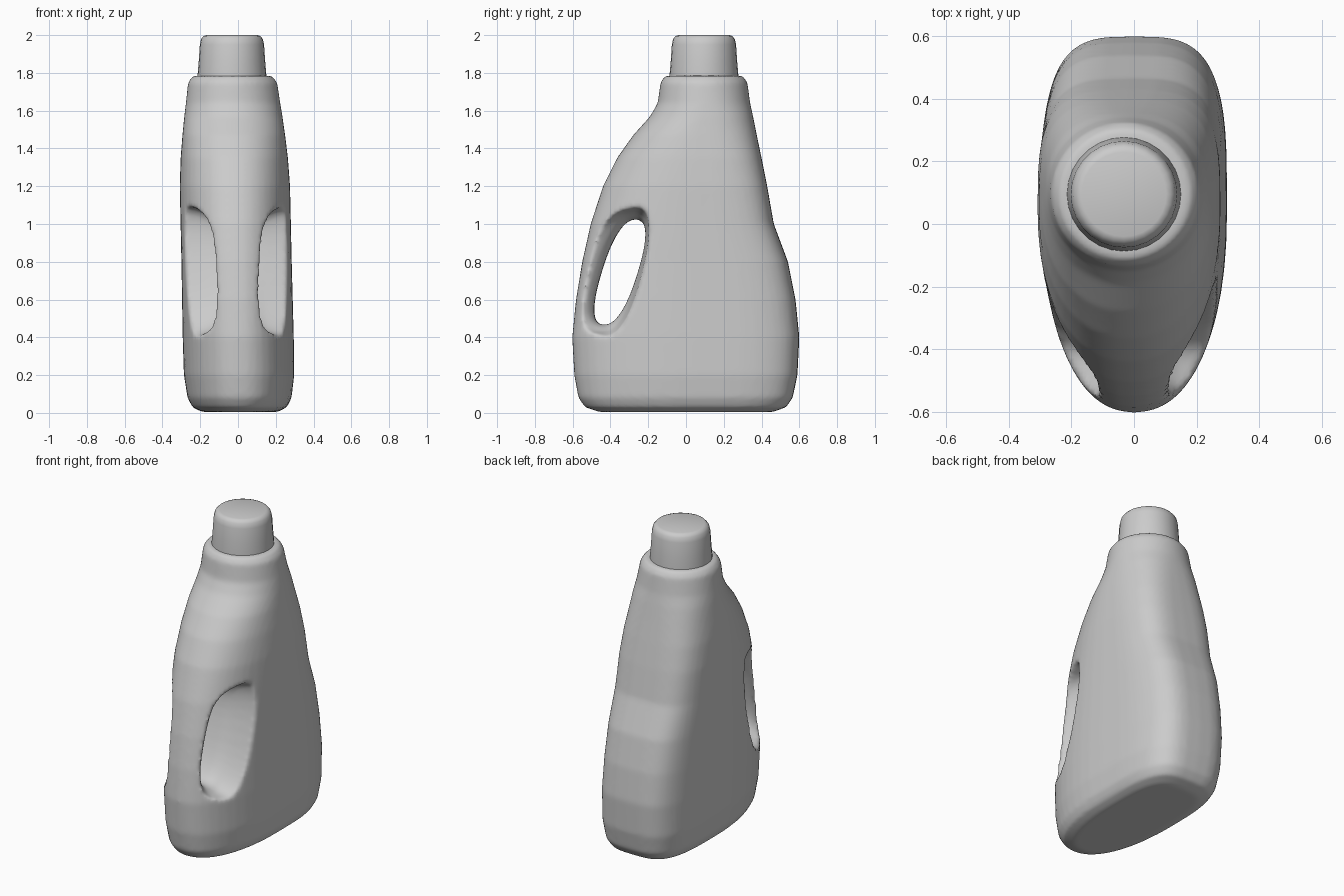
import bpy, bmesh, math
from mathutils import Vector

cube = bpy.data.objects.get("Cube")
if cube:
    bpy.data.objects.remove(cube)

grey = bpy.data.materials.new("light grey plastic")
grey.use_nodes = True
colour = (0.6, 0.6, 0.6, 1)
grey.diffuse_color = colour
grey.node_tree.nodes["Principled BSDF"].inputs["Base Color"].default_value = colour


def loft(name, rings):
    """Skin a list of equal-length closed rings and cap both ends."""
    bm = bmesh.new()
    loops = [[bm.verts.new(p) for p in ring] for ring in rings]
    n = len(loops[0])
    for a, b in zip(loops, loops[1:]):
        for i in range(n):
            j = (i + 1) % n
            bm.faces.new((a[i], a[j], b[j], b[i]))
    bm.faces.new(loops[0])
    bm.faces.new(loops[-1])
    bmesh.ops.recalc_face_normals(bm, faces=bm.faces)
    mesh = bpy.data.meshes.new(name)
    bm.to_mesh(mesh)
    bm.free()
    mesh.materials.append(grey)
    ob = bpy.data.objects.new(name, mesh)
    bpy.context.collection.objects.link(ob)
    return ob


def power(v, e):
    return math.copysign(abs(v) ** e, v)


def body_ring(z, front, back, half, square, n=48):
    """Egg-shaped section: rounded nose, squarer back, slight sideways lean."""
    lean = 0.01 - 0.022 * z
    wide = 0.05 if z < 1.5 else (front + back) / 2
    ring = []
    for i in range(n):
        t = 2 * math.pi * i / n
        c, s = math.cos(t), math.sin(t)
        e = 2 / (2 + (1.5 if s > 0 else 0.25) * square)
        reach = back - wide if s > 0 else wide - front
        ring.append((lean + half * power(c, e), wide + reach * power(s, e), z))
    return ring


# Bottle body: height, front, back, half width, squareness
sections = [
    (0.005, -0.46, 0.46, 0.20, 1), (0.03, -0.535, 0.53, 0.25, 1),
    (0.08, -0.57, 0.565, 0.275, 1), (0.2, -0.592, 0.59, 0.292, 1),
    (0.4, -0.603, 0.6, 0.294, 1), (0.6, -0.583, 0.58, 0.293, 1),
    (0.8, -0.55, 0.54, 0.292, 1), (1.0, -0.505, 0.465, 0.292, 1),
    (1.2, -0.44, 0.43, 0.292, 0.9), (1.35, -0.365, 0.40, 0.284, 0.75),
    (1.47, -0.28, 0.375, 0.272, 0.55), (1.57, -0.19, 0.355, 0.26, 0.3),
    (1.64, -0.15, 0.34, 0.25, 0.1), (1.75, -0.135, 0.325, 0.236, 0),
    (1.785, -0.11, 0.30, 0.208, 0),
]
body = loft("bottle_body", [body_ring(*s) for s in sections])


def grip_ring(x, grow_front, grow_back, grow_z, n=32):
    """Leaning oval, widened by the given amounts."""
    ring = []
    for i in range(n):
        t = 2 * math.pi * i / n
        c, s = power(math.cos(t), 0.8), power(math.sin(t), 0.85)
        z = 0.745 + (0.28 + grow_z) * s
        y = -0.35 + 0.085 * s + c * (0.095 + (grow_back if c > 0 else grow_front))
        ring.append((x, y, z))
    return ring


# Grip opening, flaring outward on both sides
flare = [(0.0, 0, 0, 0), (0.06, 0.005, 0, 0), (0.10, 0.045, 0.005, 0.01),
         (0.14, 0.12, 0.01, 0.035), (0.22, 0.2, 0.02, 0.06), (0.4, 0.3, 0.04, 0.09)]
rings = [grip_ring(-x, *g) for x, *g in reversed(flare)]
rings += [grip_ring(x, *g) for x, *g in flare[1:]]
cutter = loft("grip_cutter", rings)
cutter.hide_render = True
cutter.hide_set(True)

cut = body.modifiers.new("grip", "BOOLEAN")
cut.operation = "DIFFERENCE"
cut.solver = "EXACT"
cut.object = cutter
soft = body.modifiers.new("even_mesh", "REMESH")
soft.mode = "VOXEL"
soft.voxel_size = 0.014
soft.use_smooth_shade = True
relax = body.modifiers.new("rounded_edges", "SMOOTH")
relax.factor = 0.5
relax.iterations = 5

# Screw cap, slightly tapered with a rounded top edge
centre = Vector((-0.032, 0.095, 0))
profile = [(0.182, 1.75), (0.182, 1.79), (0.176, 1.86), (0.17, 1.95),
           (0.163, 1.98), (0.15, 1.995), (0.135, 2.0)]
cap = loft("cap", [[centre + Vector((r * math.cos(math.tau * i / 28),
                                     r * math.sin(math.tau * i / 28), z))
                    for i in range(28)] for r, z in profile])
bpy.ops.object.select_all(action="DESELECT")
cap.select_set(True)
bpy.context.view_layer.objects.active = cap
bpy.ops.object.shade_smooth_by_angle(angle=math.radians(40))
